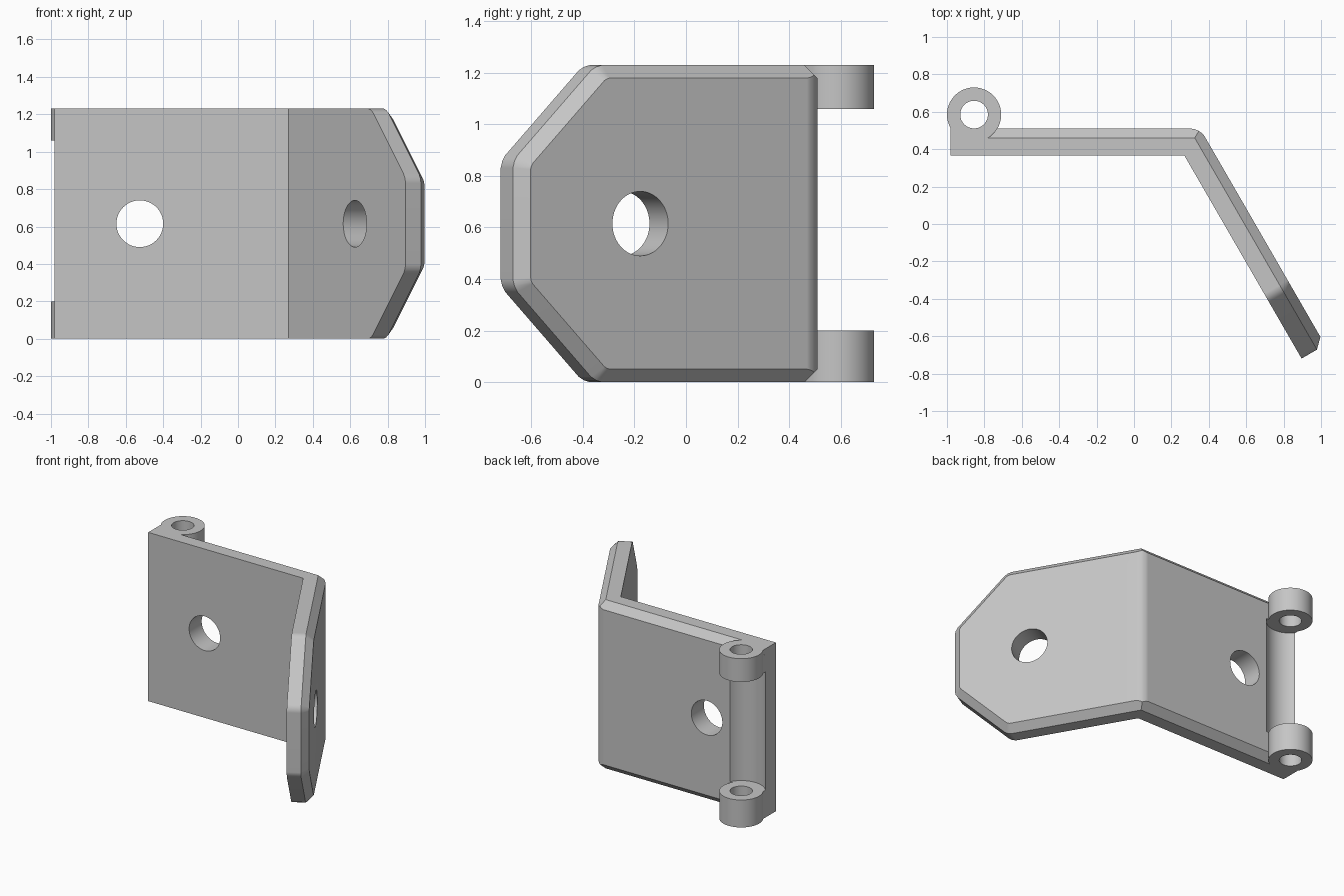
import bpy, bmesh
from math import cos, sin, pi, radians
from mathutils import Vector, Matrix

if "Cube" in bpy.data.objects:
    bpy.data.objects.remove(bpy.data.objects["Cube"])

H, T, C = 1.23, 0.145, 0.05            # height, sheet thickness, chamfer
LEFT, FRONT = -0.98, 0.365             # end and front of the flat leaf
BEND = Vector((0.27, FRONT, 0))        # inner bend corner
PIN = Vector((-0.855, 0.585, 0))       # hinge pin axis
Z = Vector((0, 0, 1))
along, out = Vector((0.5, -0.866, 0)), Vector((0.866, 0.5, 0))
back = Vector((0, 1, 0))
bisector = Vector((0.5, 0.866, 0))
mitre = Vector((0.866, -0.5, 0))

grey = bpy.data.materials.new("satin_grey")
grey.use_nodes = True
grey.diffuse_color = (0.56, 0.56, 0.56, 1)
grey.node_tree.nodes["Principled BSDF"].inputs["Base Color"].default_value = (0.56, 0.56, 0.56, 1)


def to_object(bm, name):
    bmesh.ops.recalc_face_normals(bm, faces=bm.faces[:])
    mesh = bpy.data.meshes.new(name)
    bm.to_mesh(mesh)
    bm.free()
    mesh.materials.append(grey)
    ob = bpy.data.objects.new(name, mesh)
    bpy.context.collection.objects.link(ob)
    return ob


def box(bm, x0, x1, y0, y1, z0, z1):
    m = Matrix.Translation(((x0 + x1) / 2, (y0 + y1) / 2, (z0 + z1) / 2))
    m = m @ Matrix.Diagonal((x1 - x0, y1 - y0, z1 - z0, 1))
    bmesh.ops.create_cube(bm, size=1, matrix=m)


def clip(bm, point, normal, fill=True):
    """Cut away everything in front of a plane."""
    bmesh.ops.bisect_plane(bm, geom=bm.verts[:] + bm.edges[:] + bm.faces[:], dist=1e-6,
                           plane_co=point, plane_no=normal.normalized(), clear_outer=True)
    if fill:
        bmesh.ops.holes_fill(bm, edges=[e for e in bm.edges if e.is_boundary], sides=0)


def round_bend(bm):
    r = 0.095
    centre = BEND + bisector * (T - r) / cos(pi / 6)
    for deg in range(10, 60, 10):
        m = Vector((sin(radians(deg)), cos(radians(deg)), 0))
        clip(bm, centre + m * r, m)


def chamfer(bm, edge_point, side, face):
    """Clip to a side plane, then chamfer its edge with the outer face."""
    clip(bm, edge_point, side)
    clip(bm, edge_point + face * (T - C), side + face)


def cylinder(name, centre, axis, radius, length):
    bm = bmesh.new()
    m = Matrix.Translation(centre) @ axis.to_track_quat('Z', 'Y').to_matrix().to_4x4()
    bmesh.ops.create_cone(bm, cap_ends=True, segments=64, radius1=radius, radius2=radius,
                          depth=length, matrix=m)
    return to_object(bm, name)


def combine(target, tool, operation):
    """Apply a boolean and discard the tool."""
    tool.hide_render = True
    mod = target.modifiers.new(tool.name, 'BOOLEAN')
    mod.object, mod.operation, mod.solver = tool, operation, 'EXACT'
    graph = bpy.context.evaluated_depsgraph_get()
    graph.update()
    mesh = bpy.data.meshes.new_from_object(target.evaluated_get(graph))
    target.modifiers.clear()
    target.data = mesh
    bpy.data.objects.remove(tool)


# Flat leaf with chamfered top and bottom back edges
leaf = bmesh.new()
box(leaf, LEFT, 0.6, FRONT, FRONT + T, 0, H)
chamfer(leaf, Vector((0, FRONT, H)), Z, back)
chamfer(leaf, Vector((0, FRONT, 0)), -Z, back)
round_bend(leaf)
clip(leaf, BEND, mitre, fill=False)

# Angled wing with clipped corners, rounded and chamfered all round
LENGTH, CUT, R = 1.252, 0.37, 0.1
wing = bmesh.new()
box(wing, -0.3, LENGTH, 0, T, 0, H)
frame = Matrix((along, out, Z)).transposed().to_4x4()
bmesh.ops.transform(wing, matrix=Matrix.Translation(BEND) @ frame, verts=wing.verts[:])
reach = R / cos(pi / 8)
for mirror in (1, -1):
    def spot(s, h):
        return BEND + along * s + Z * (H / 2 + mirror * h)

    def direction(deg):
        return along * cos(radians(deg)) + Z * mirror * sin(radians(deg))

    corners = [(spot(LENGTH, H / 2 - CUT), 0), (spot(LENGTH - CUT, H / 2), 45)]
    for corner, start in corners:
        centre = corner - direction(start + 22.5) * reach
        for deg in (start, start + 15, start + 30, start + 45):
            if deg or mirror == 1:
                chamfer(wing, centre + direction(deg) * R, direction(deg), out)
round_bend(wing)
clip(wing, BEND, -mitre, fill=False)

# Join both halves along the mitre
half = bpy.data.meshes.new("half")
wing.to_mesh(half)
wing.free()
leaf.from_mesh(half)
bpy.data.meshes.remove(half)
bmesh.ops.remove_doubles(leaf, verts=leaf.verts[:], dist=0.0005)
bracket = to_object(leaf, "hinge_bracket")

# Clearance groove between the knuckles
LOW, HIGH = 0.2, 1.06
combine(bracket, cylinder("groove_cutter", PIN + Z * (LOW + HIGH) / 2, Z, 0.16, HIGH - LOW),
        'DIFFERENCE')

# Knuckles: a ring on a square foot
for name, z0, z1 in (("lower_knuckle", 0, LOW), ("upper_knuckle", HIGH, H)):
    bm = bmesh.new()
    ring = [radians(-59 + 269.6 * i / 48) for i in range(49)]
    outline = [(LEFT, FRONT), (-0.78, FRONT)]
    outline += [(PIN.x + 0.145 * cos(a), PIN.y + 0.145 * sin(a)) for a in ring]
    face = bm.faces.new([bm.verts.new((x, y, z0)) for x, y in outline])
    top = bmesh.ops.extrude_face_region(bm, geom=[face])["geom"]
    bmesh.ops.translate(bm, vec=Z * (z1 - z0), verts=[v for v in top if isinstance(v, bmesh.types.BMVert)])
    combine(bracket, to_object(bm, name), 'UNION')

# Pin bore and screw holes
middle = Z * H / 2
for name, centre, axis, radius, length in (
        ("pin_cutter", PIN + middle, Z, 0.074, 2),
        ("leaf_hole_cutter", Vector((-0.525, FRONT, 0)) + middle, back, 0.125, 0.5),
        ("wing_hole_cutter", BEND + along * 0.71 + middle, out, 0.125, 0.5)):
    combine(bracket, cylinder(name, centre, axis, radius, length), 'DIFFERENCE')

# Smooth the curved faces, keep the edges crisp
bpy.ops.object.select_all(action='DESELECT')
bracket.select_set(True)
bpy.context.view_layer.objects.active = bracket
bpy.ops.object.shade_smooth_by_angle(angle=radians(25))
bracket.modifiers.new("even_normals", 'WEIGHTED_NORMAL').keep_sharp = True
